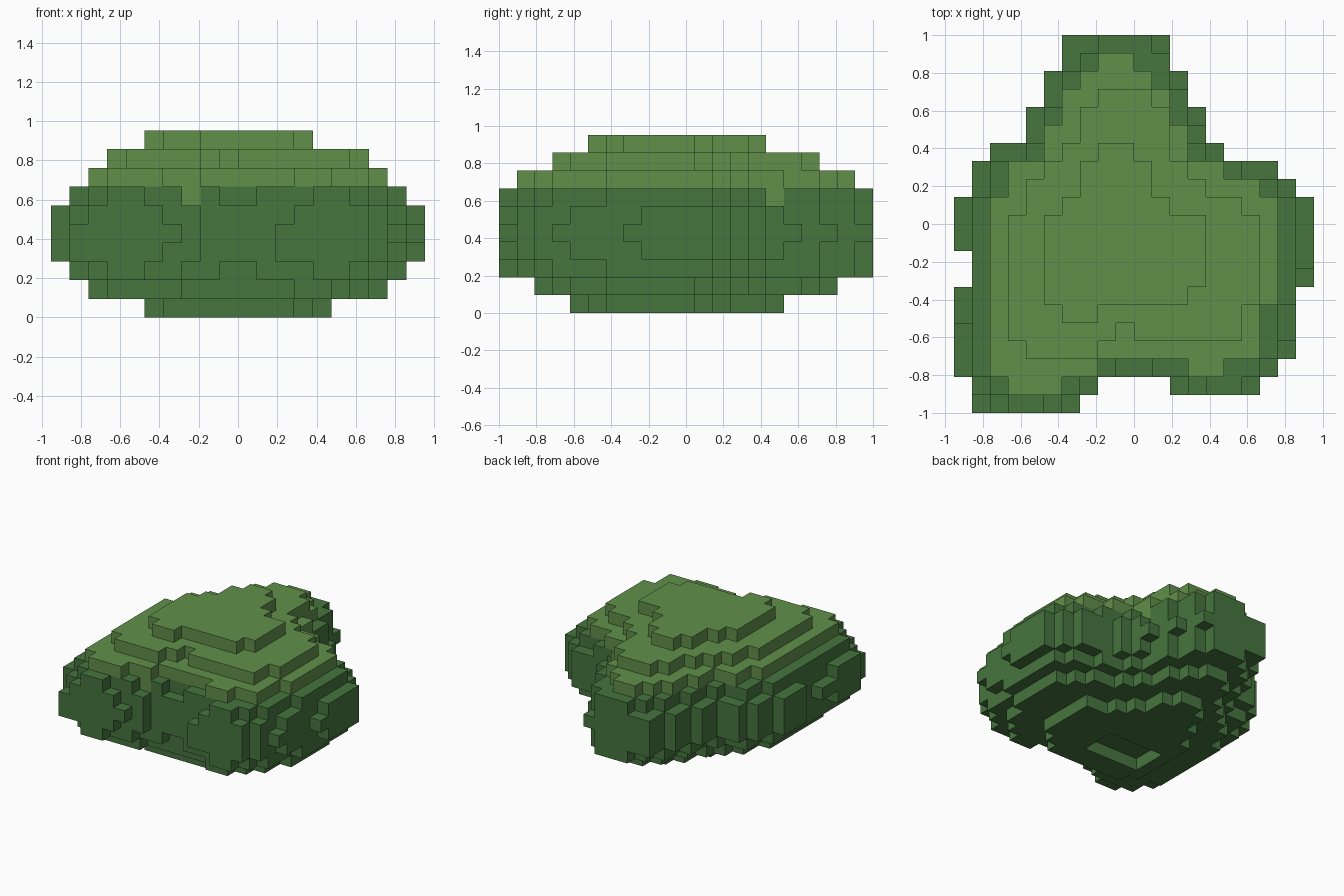
import bpy, bmesh

if "Cube" in bpy.data.objects:
    bpy.data.objects.remove(bpy.data.objects["Cube"])

S = 2 / 21  # edge of one block


def material(name, rgb):
    m = bpy.data.materials.new(name)
    m.use_nodes = True
    m.diffuse_color = (*rgb, 1)
    bsdf = m.node_tree.nodes["Principled BSDF"]
    bsdf.inputs["Base Color"].default_value = (*rgb, 1)
    bsdf.inputs["Roughness"].default_value = 0.9
    return m


dark = material("dark leaf green", (0.061, 0.178, 0.049))
light = material("light leaf green", (0.120, 0.279, 0.070))


def slab(first_row, spans, extra=()):
    """Blocks (column, row) of one layer: one x span per row, from back to front."""
    cells = set()
    rows = [(first_row + i, *s) for i, s in enumerate(spans)] + list(extra)
    for row, a, b in rows:
        cells |= {(c, row) for c in range(a, b)}
    return cells


# Widest layer, with two lobes at the front
girth = slab(0, [(-4, 2)] * 2 + [(-5, 3)] * 2 + [(-6, 4)] * 2
             + [(-8, 5), (-9, 8), (-9, 9)] + [(-10, 10)] * 3 + [(-9, 10)] * 2
             + [(-10, 9)] * 4 + [(-10, 8), (-9, -2), (-9, -3)], [(19, 2, 7)])

# Layers just below and above it lose a few exposed corners
girth_low = girth - {(1, 0), (2, 2), (3, 4), (9, 13), (8, 17), (-4, 20),
                     (-10, 14), (-10, 15)}
girth_high = girth_low - {(-9, 20), (2, 19)}

# Shoulder layer, also used for the underside
shoulder = slab(0, [(-2, 1), (-3, 2), (-4, 2), (-4, 3), (-5, 3), (-5, 3), (-6, 4),
                    (-8, 6), (-8, 8)] + [(-9, 9)] * 6 + [(-9, 8)] * 3
                + [(-9, -1), (-8, -3), (-7, -5)], [(18, 1, 7), (19, 4, 6)])

# Light cap in three steps
cap_low = slab(1, [(-2, 0), (-3, 1), (-4, 2), (-4, 2), (-5, 3), (-5, 3), (-7, 5),
                   (-7, 7), (-8, 8)] + [(-8, 8)] * 5 + [(-8, 7)] * 3
               + [(-8, -2), (-7, -4)], [(18, 3, 5)])
cap_mid = slab(3, [(-2, 1), (-3, 2), (-3, 2), (-4, 2), (-5, 3), (-6, 4), (-6, 6)]
               + [(-7, 7)] * 5 + [(-7, 6), (-7, -1), (-6, -2)],
               [(16, 0, 6)])
cap_top = slab(6, [(-2, 0), (-3, 1), (-3, 1), (-4, 2)] + [(-5, 4)] * 4
               + [(-5, 3), (-4, -2)])

# Narrowing underside, with a shallow hollow in the lowest layer
under = slab(2, [(-2, 0), (-3, 1), (-3, 2), (-4, 2), (-5, 3), (-6, 4), (-7, 6),
                 (-7, 7)] + [(-8, 8)] * 5 + [(-8, 7), (-8, 7), (-7, 6), (-7, -3)],
             [(18, 3, 5)])
foot = slab(5, [(-2, 0), (-3, 1), (-3, 1), (-4, 2), (-4, 3)] + [(-5, 5)] * 5
            + [(-5, 4), (-4, 3)])
foot -= slab(12, [(-4, 1)] * 3)

layers = [foot, under, shoulder, girth_low, girth, girth_high, shoulder,
          cap_low, cap_mid, cap_top]
blocks = {(c, r, k) for k, cells in enumerate(layers) for c, r in cells}

# Two light blocks where the cap spills over the shoulder
spill = {(-3, 18, 6), (2, 5, 6)}
cap = {b for b in blocks if b[2] >= 7} | spill


def build(name, part, mat):
    """Draw only the block sides that face open air."""
    bm = bmesh.new()
    verts = {}

    def vert(p):
        if p not in verts:
            verts[p] = bm.verts.new((p[0] * S, 1 - p[1] * S, p[2] * S))
        return verts[p]

    for b in sorted(part):
        for axis in range(3):
            for side in (0, 1):
                near = list(b)
                near[axis] += 2 * side - 1
                if tuple(near) in blocks:
                    continue
                u, v = (axis + 1) % 3, (axis + 2) % 3
                quad = []
                for du, dv in ((0, 0), (1, 0), (1, 1), (0, 1)):
                    p = list(b)
                    p[axis] += side
                    p[u] += du
                    p[v] += dv
                    quad.append(vert(tuple(p)))
                # rows run towards the front, so the winding is mirrored
                bm.faces.new(quad[::-1] if side else quad)
    mesh = bpy.data.meshes.new(name)
    bm.to_mesh(mesh)
    bm.free()
    mesh.materials.append(mat)
    ob = bpy.data.objects.new(name, mesh)
    bpy.context.collection.objects.link(ob)


build("foliage_body", blocks - cap, dark)
build("foliage_cap", cap, light)
